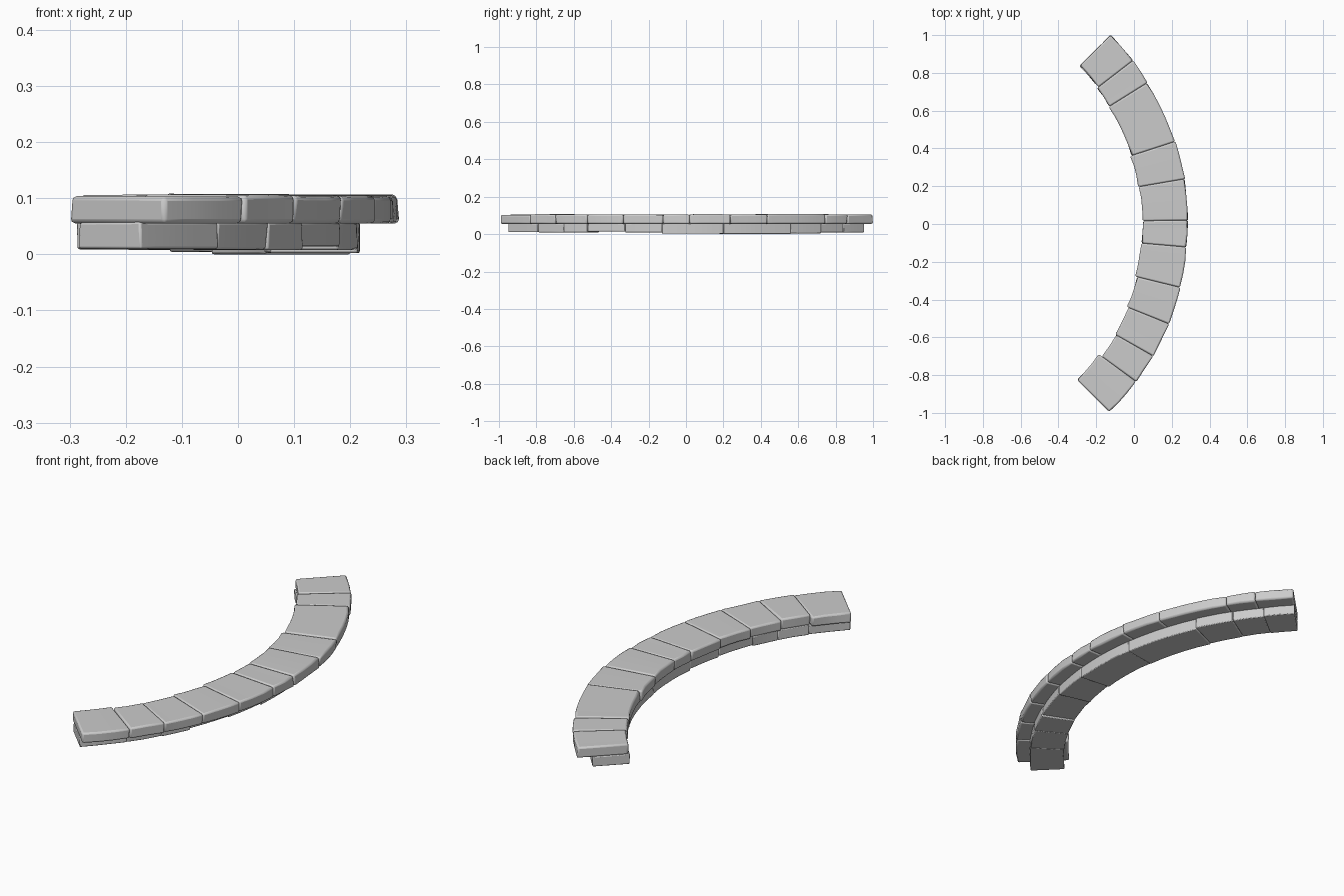
import bpy, bmesh, math, random

random.seed(4)
if "Cube" in bpy.data.objects:
    bpy.data.objects.remove(bpy.data.objects["Cube"])

CENTRE_X = -1.125

stone = bpy.data.materials.new("grey stone")
stone.use_nodes = True
colour = (0.6, 0.6, 0.6, 1)
stone.diffuse_color = colour
stone.node_tree.nodes["Principled BSDF"].inputs["Base Color"].default_value = colour


def wobble(amount):
    return random.uniform(-amount, amount)


def arc_stone(name, start, end, inner, outer, bottom, top, rough, bevel):
    """One block of the curb: a short arc segment with worn edges."""
    bm = bmesh.new()
    steps = max(2, round((end - start) / 3))
    rings = []
    for i in range(steps + 1):
        angle = math.radians(start + (end - start) * i / steps)
        ring = []
        at_end = i in (0, steps)
        for radius, z in ((inner, bottom), (outer, bottom), (outer, top), (inner, top)):
            r = radius + (wobble(rough) if at_end else 0)
            h = z + (wobble(rough * 0.3) if z == top and at_end else 0)
            ring.append(bm.verts.new((CENTRE_X + r * math.cos(angle), r * math.sin(angle), h)))
        rings.append(ring)
    for a, b in zip(rings, rings[1:]):
        for k in range(4):
            n = (k + 1) % 4
            bm.faces.new((a[k], a[n], b[n], b[k]))
    bm.faces.new(rings[0])
    bm.faces.new(rings[-1])
    bmesh.ops.recalc_face_normals(bm, faces=bm.faces)
    mesh = bpy.data.meshes.new(name)
    bm.to_mesh(mesh)
    bm.free()
    mesh.materials.append(stone)
    obj = bpy.data.objects.new(name, mesh)
    bpy.context.collection.objects.link(obj)
    # worn rounded edges
    mod = obj.modifiers.new("worn edges", "BEVEL")
    mod.width = bevel
    mod.segments = 2
    mod.limit_method = "ANGLE"
    mod.angle_limit = math.radians(40)
    bpy.ops.object.select_all(action="DESELECT")
    obj.select_set(True)
    bpy.context.view_layer.objects.active = obj
    bpy.ops.object.shade_smooth_by_angle(angle=math.radians(40))


# overhanging top course: joint angles and the inward wear of each block
joints = [-45, -36.3, -29.7, -22, -13.8, -5, 0.8, 9.7, 18, 32, 37.7, 45]
inner_wear = [0, 0.02, 0.015, 0.01, 0, 0.005, 0.005, 0, 0.005, 0.01, 0.02, 0]
for i, (a, b) in enumerate(zip(joints, joints[1:])):
    arc_stone(f"top_stone_{i + 1}", a, b, 1.166 + inner_wear[i], 1.411 + wobble(0.004),
              0.055, 0.105 + wobble(0.002), 0.005, 0.008)

# narrower base course, set back under the outer edge
joints = [-45, -36, -29, -23, -14, -5.5, 8.6, 24.7, 32.5, 38.8, 45]
bottoms = [0.01, 0.009, 0.008, 0.014, 0.008, 0.002, 0, 0.004, 0.008, 0.009]
for i, (a, b) in enumerate(zip(joints, joints[1:])):
    arc_stone(f"base_stone_{i + 1}", a, b, 1.185 + wobble(0.004), 1.345 + wobble(0.004),
              bottoms[i], 0.057, 0.003, 0.004)
